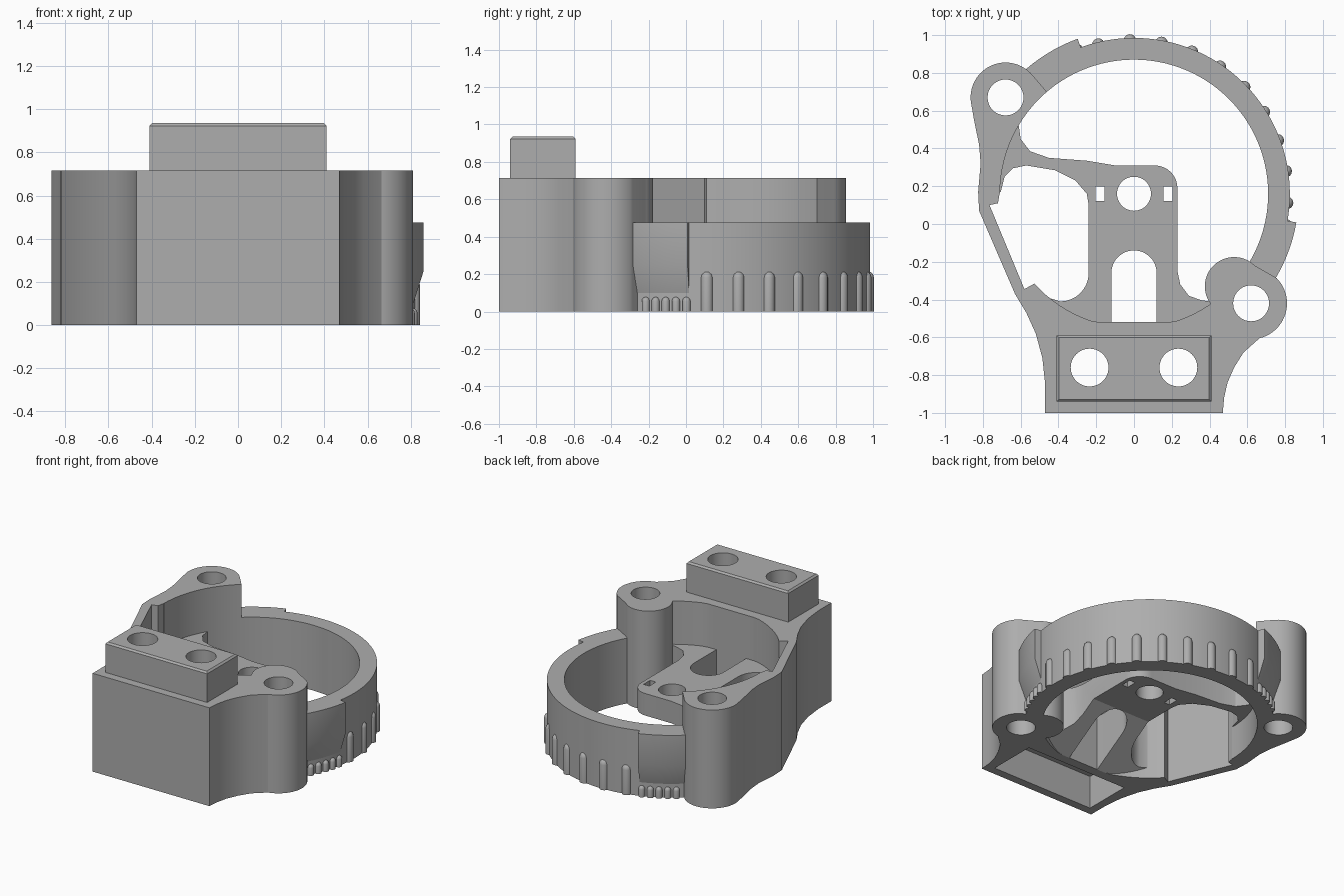
import bpy, bmesh
from math import sin, cos, radians

if "Cube" in bpy.data.objects:
    bpy.data.objects.remove(bpy.data.objects["Cube"])

grey = bpy.data.materials.new("matte_grey")
grey.use_nodes = True
COLOR = (0.42, 0.42, 0.42, 1)
grey.diffuse_color = COLOR
grey.node_tree.nodes["Principled BSDF"].inputs["Base Color"].default_value = COLOR

CY = 0.16              # ring centre in y
R_IN, R_OUT = 0.71, 0.825
H_RING, H_BODY, H_TOP = 0.475, 0.715, 0.935
EARS = [(-0.68, 0.67), (0.62, -0.42)]


def arc(cx, cy, r, a0, a1, n=32):
    steps = [radians(a0 + (a1 - a0) * i / n) for i in range(n + 1)]
    return [(cx + r * cos(a), cy + r * sin(a)) for a in steps]


def circle(cx, cy, r, n=48):
    return arc(cx, cy, r, 0, 360, n)[:-1]


def rect(x0, x1, y0, y1):
    return [(x0, y0), (x1, y0), (x1, y1), (x0, y1)]


def finish(name, bm):
    bmesh.ops.recalc_face_normals(bm, faces=bm.faces)
    me = bpy.data.meshes.new(name)
    bm.to_mesh(me)
    bm.free()
    me.materials.append(grey)
    ob = bpy.data.objects.new(name, me)
    bpy.context.collection.objects.link(ob)
    return ob


def loft(name, loops):
    """Closed solid through a list of equal-length 3D loops."""
    bm = bmesh.new()
    rings = [[bm.verts.new(p) for p in loop] for loop in loops]
    n = len(rings[0])
    for a, b in zip(rings, rings[1:]):
        for i in range(n):
            bm.faces.new((a[i], a[(i + 1) % n], b[(i + 1) % n], b[i]))
    bm.faces.new(rings[0])
    bm.faces.new(rings[-1])
    return finish(name, bm)


def prism(name, pts, z0, z1):
    return loft(name, [[(x, y, z) for x, y in pts] for z in (z0, z1)])


def activate(ob):
    bpy.ops.object.select_all(action='DESELECT')
    ob.select_set(True)
    bpy.context.view_layer.objects.active = ob


def cut(ob, cutter):
    mod = ob.modifiers.new("cut", 'BOOLEAN')
    mod.operation, mod.solver, mod.object = 'DIFFERENCE', 'EXACT', cutter
    activate(ob)
    bpy.ops.object.modifier_apply(modifier=mod.name)
    bpy.data.objects.remove(cutter)


def drill(ob, pts, z0=-0.5, z1=1.5):
    cut(ob, prism("cutter", pts, z0, z1))


def smooth(ob):
    activate(ob)
    bpy.ops.object.shade_smooth_by_angle(angle=radians(30))


# Bore with a flat on the front side
bore = [(x, max(y, -0.52)) for x, y in circle(0, CY, R_IN, 96)]

# Tall housing: front block, left wall and left ear
outline = [(-0.47, -1), (0.47, -1), (0.477, -0.92), (0.495, -0.84), (0.53, -0.76),
           (0.58, -0.68), (0.67, -0.6), (0.45, -0.3), (0, CY)]
outline += arc(*EARS[0], 0.185, 40, 188)
outline += [(-0.845, 0.54), (-0.82, 0.42), (-0.812, 0.32), (-0.825, 0.17), (-0.82, 0.07),
            (-0.63, -0.37), (-0.57, -0.47), (-0.52, -0.58), (-0.485, -0.71), (-0.47, -0.85)]
housing = prism("housing", outline, 0, H_BODY)
drill(housing, bore)
drill(housing, [(-0.68, 0.17), (-0.712, 0.16), (-0.72, 0.11), (-0.765, 0.1),
                (-0.58, -0.345), (-0.5, -0.3), (-0.6, 0.1)])
drill(housing, rect(-0.41, 0.41, -0.94, -0.59), -0.5, 0.24)

# Right ear bulging into the bore
ear = prism("right_ear", arc(*EARS[1], 0.19, -110, 45) + arc(0.53, -0.33, 0.155, 45, 215)
            + [(0.42, -0.5)], 0, H_BODY)
drill(ear, circle(*EARS[1], 0.095))
for c in EARS:
    drill(housing, circle(*c, 0.095))

# Raised mounting box
box = prism("mounting_box", rect(-0.41, 0.41, -0.94, -0.59), H_BODY, H_TOP)
bm = bmesh.new()
bm.from_mesh(box.data)
rim = [e for e in bm.edges if all(v.co.z > H_TOP - 0.01 for v in e.verts)]
bmesh.ops.bevel(bm, geom=rim, offset=0.012, segments=1, affect='EDGES')
bm.to_mesh(box.data)
bm.free()
for x in (-0.235, 0.235):
    for part in (housing, box):
        drill(part, circle(x, -0.76, 0.1))

# Low ring
ring = prism("ring", arc(0, CY, R_OUT, -33, 133, 80) + arc(0, CY, R_IN, 133, -33, 80), 0, H_RING)

# Bridge plate with tongue, slot and sloped underside
plate = [(-0.45, -0.53), (0.42, -0.53), (0.42, -0.41), (0.36, -0.405), (0.29, -0.38),
         (0.245, -0.32), (0.23, -0.25)]
plate += arc(0.11, 0.19, 0.12, 0, 90, 8)
plate += [(-0.1, 0.31), (-0.25, 0.335), (-0.45, 0.35), (-0.55, 0.385), (-0.6, 0.45),
          (-0.61, 0.52), (-0.66, 0.55), (-0.74, 0.2), (-0.705, 0.17), (-0.685, 0.25),
          (-0.64, 0.295), (-0.57, 0.31), (-0.42, 0.285), (-0.31, 0.23), (-0.25, 0.16), (-0.24, 0.1)]
plate += arc(-0.39, -0.26, 0.15, 0, -90, 8) + [(-0.47, -0.385), (-0.55, -0.34)]
bridge = prism("bridge_plate", plate, 0, 0.4)
under = [(-0.52, -0.02), (-0.52, 0), (-0.14, 0.24), (1, 0.24), (1, -0.02)]
cut(bridge, loft("cutter", [[(x, y, z) for y, z in under] for x in (-1, 1)]))
drill(bridge, [(-0.12, -0.6), (0.12, -0.6)] + arc(0, -0.26, 0.12, 0, 180, 24))
drill(bridge, circle(0, CY, 0.09))
for x in (-0.18, 0.18):
    drill(bridge, rect(x - 0.023, x + 0.023, 0.122, 0.198))

# Raised pads on the ring, tapered underneath
pad = [(0.78, 0.1), (0.825, 0.1), (0.873, 0.25), (0.873, H_RING), (0.78, H_RING)]
parts = [housing, ear, box, ring, bridge]
for name, a0, a1 in (("right_pad", -32, -10), ("back_pad", 110, 132)):
    steps = [radians(a0 + (a1 - a0) * i / 10) for i in range(11)]
    parts.append(loft(name, [[(r * cos(a), CY + r * sin(a), z) for r, z in pad] for a in steps]))


# Round-topped grip ribs
def rib(name, angle, dist, r, height):
    a = radians(angle)
    x, y = dist * cos(a), CY + dist * sin(a)
    levels = [(r, 0)] + [(r * cos(radians(t)), height - r + r * sin(radians(t)))
                         for t in (0, 30, 60, 85)]
    parts.append(loft(name, [[(px, py, z) for px, py in circle(x, y, q, 16)] for q, z in levels]))


for i in range(10):
    rib("grip_rib", -3.4 + 11.87 * i, 0.812, 0.033, 0.215)
for i in range(5):
    for angle in (-27 + 4 * i, 127 - 4 * i):
        rib("small_rib", angle, 0.825, 0.022, 0.078)

for part in parts:
    smooth(part)
